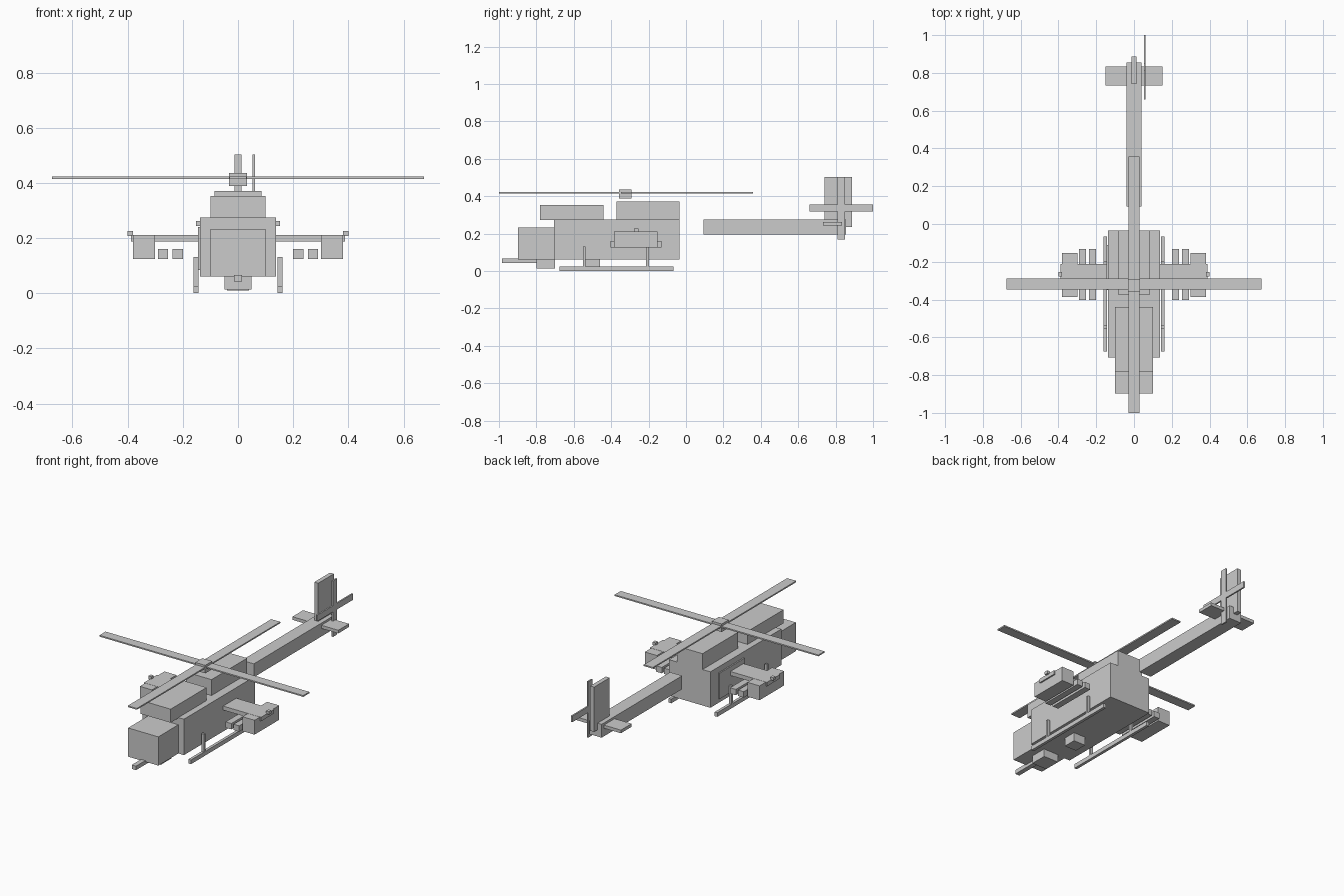
import bpy, bmesh
from mathutils import Vector


def box(name, x, y, z):
    """Box from (min, max) ranges on each axis."""
    bm = bmesh.new()
    bmesh.ops.create_cube(bm, size=1)
    lo, hi = Vector((x[0], y[0], z[0])), Vector((x[1], y[1], z[1]))
    for v in bm.verts:
        v.co = Vector([(lo[i] + hi[i]) / 2 + v.co[i] * (hi[i] - lo[i]) for i in range(3)])
    mesh = bpy.data.meshes.new(name)
    bm.to_mesh(mesh)
    bm.free()
    obj = bpy.data.objects.new(name, mesh)
    bpy.context.collection.objects.link(obj)
    return obj


def centred(name, half, y, z):
    return box(name, (-half, half), y, z)


def pair(name, x, y, z):
    box(name + "_right", x, y, z)
    box(name + "_left", (-x[1], -x[0]), y, z)


# Body
centred("fuselage", 0.137, (-0.707, -0.035), (0.06, 0.275))
centred("nose", 0.10, (-0.897, -0.707), (0.06, 0.232))
centred("canopy", 0.10, (-0.78, -0.44), (0.272, 0.353))
centred("engine_housing", 0.085, (-0.372, -0.035), (0.275, 0.37))
box("side_panel", (-0.145, -0.137), (-0.35, -0.11), (0.085, 0.24))

# Tail
centred("tail_boom", 0.04, (0.093, 0.855), (0.195, 0.275))
centred("tail_fin", 0.013, (0.74, 0.888), (0.235, 0.503))
centred("stabilizer", 0.152, (0.732, 0.833), (0.243, 0.262))
box("tail_rotor_blade_long", (0.053, 0.062), (0.66, 1.0), (0.318, 0.355))
box("tail_rotor_blade_tall", (0.053, 0.062), (0.81, 0.85), (0.168, 0.503))

# Main rotor
centred("rotor_blade_across", 0.675, (-0.347, -0.289), (0.415, 0.423))
centred("rotor_blade_along", 0.03, (-1.0, 0.357), (0.415, 0.423))
centred("rotor_hub", 0.033, (-0.357, -0.291), (0.388, 0.436))

# Wings and stores
pair("wing", (0.13, 0.388), (-0.336, -0.212), (0.188, 0.212))
pair("rocket_pod", (0.30, 0.38), (-0.386, -0.153), (0.125, 0.211))
pair("inner_missile", (0.20, 0.238), (-0.403, -0.132), (0.125, 0.16))
pair("outer_missile", (0.253, 0.29), (-0.403, -0.132), (0.125, 0.16))
pair("wingtip_light", (0.38, 0.40), (-0.277, -0.255), (0.208, 0.226))

# Landing skids
pair("skid", (0.144, 0.161), (-0.675, -0.066), (0.0, 0.025))
for i, y in enumerate((-0.545, -0.206)):
    pair(f"skid_strut_{i + 1}", (0.144, 0.161), (y - 0.007, y + 0.007), (0.02, 0.132))

# Belly gear
centred("gun_turret", 0.049, (-0.80, -0.70), (0.014, 0.063))
centred("gun_barrel", 0.014, (-0.985, -0.79), (0.043, 0.067))
centred("belly_sensor", 0.039, (-0.537, -0.46), (0.01, 0.06))
